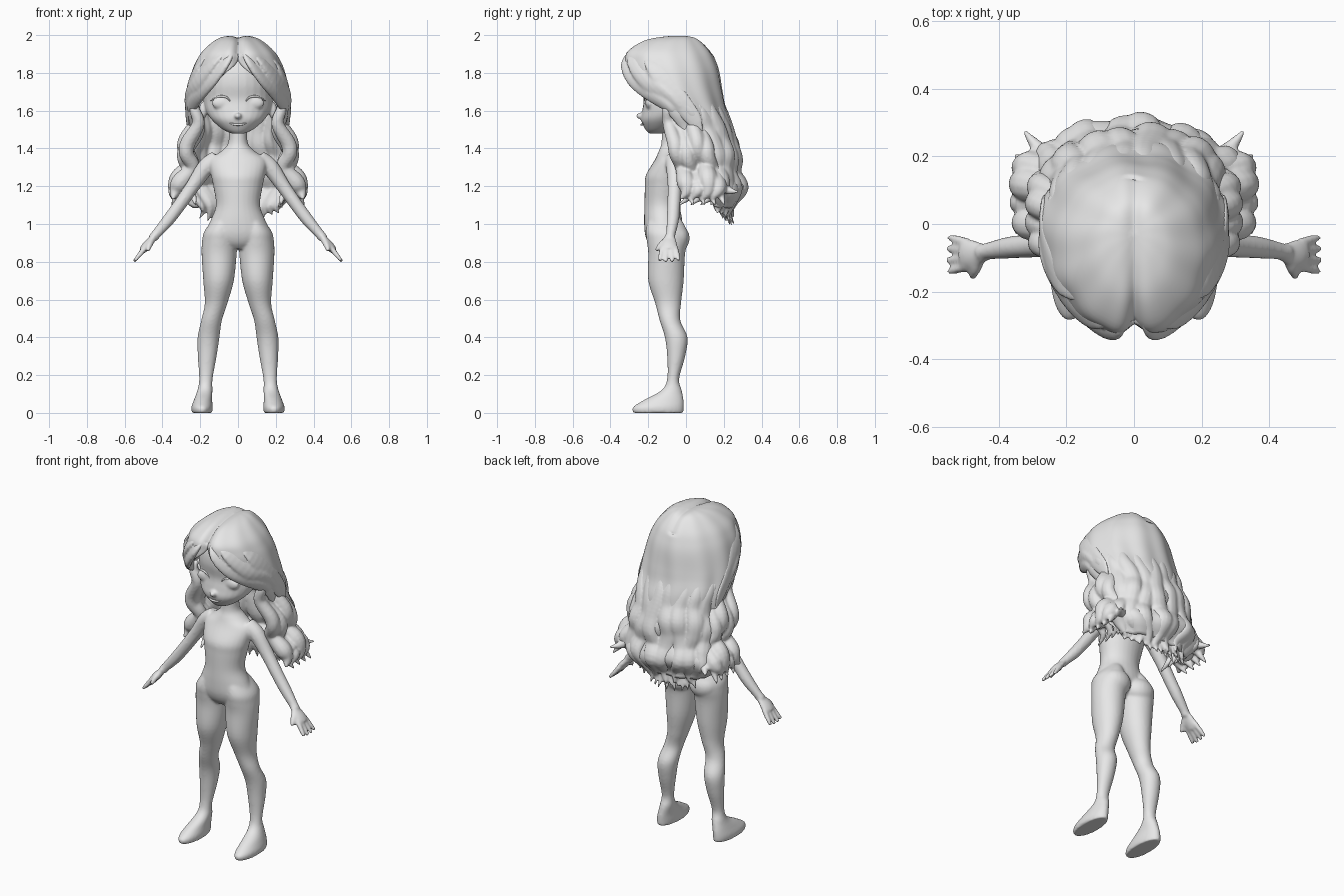
import bpy, bmesh, math, random
from mathutils import Vector, Matrix

random.seed(4)
default_cube = bpy.data.objects.get("Cube")
if default_cube:
    bpy.data.objects.remove(default_cube)

clay = bpy.data.materials.new("plain_grey")
clay.use_nodes = True
clay.diffuse_color = (.8, .8, .8, 1)
clay.node_tree.nodes["Principled BSDF"].inputs["Base Color"].default_value = clay.diffuse_color


def smooth(rows, steps=5):
    """Catmull-Rom interpolation through tuples of any length."""
    padded = [rows[0], *rows, rows[-1]]
    result = []
    for p, q, r, s in zip(padded, padded[1:], padded[2:], padded[3:]):
        for step in range(steps):
            t = step / steps
            result.append(tuple(
                b + t * (c - a + t * (2 * a - 5 * b + 4 * c - d + t * (3 * (b - c) + d - a))) / 2
                for a, b, c, d in zip(p, q, r, s)))
    return result + [tuple(rows[-1])]


def skin(bm, rings):
    """Join closed rings of points into a capped tube."""
    loops = [[bm.verts.new(point) for point in ring] for ring in rings]
    count = len(loops[0])
    for low, high in zip(loops, loops[1:]):
        for i in range(count):
            j = (i + 1) % count
            bm.faces.new((low[i], low[j], high[j], high[i]))
    bm.faces.new(loops[0][::-1])
    bm.faces.new(loops[-1])


def stack(bm, rows, sign=1, sides=28):
    """Loft level ellipses given as height, centre x, half width, front, back."""
    rings = []
    for z, x, width, front, back in smooth(rows):
        ring = []
        for i in range(sides):
            a = math.tau * i / sides
            ring.append((sign * (x + width * math.cos(a)),
                         (front + back) / 2 + (back - front) / 2 * math.sin(a), z))
        rings.append(ring)
    skin(bm, rings)


def tube(bm, rows, sign=1, side=(0, 1, 0), flat=1, sides=12):
    """Sweep an ellipse along points given as x, y, z, radius."""
    path = smooth(rows)
    rings = []
    for i, (x, y, z, radius) in enumerate(path):
        before, after = path[max(i - 1, 0)], path[min(i + 1, len(path) - 1)]
        along = (Vector(after[:3]) - Vector(before[:3])).normalized()
        across = Vector(side)
        across = (across - along * across.dot(along)).normalized()
        normal = along.cross(across)
        ring = []
        for k in range(sides):
            a = math.tau * k / sides
            p = Vector((x, y, z)) + max(radius, .001) * (
                across * math.cos(a) + normal * flat * math.sin(a))
            ring.append((sign * p.x, p.y, p.z))
        rings.append(ring)
    skin(bm, rings)


def ball(bm, centre, size):
    place = Matrix.Translation(centre) @ Matrix.Diagonal((*size, 1))
    bmesh.ops.create_uvsphere(bm, u_segments=20, v_segments=12, radius=1, matrix=place)


def finish(name, bm, voxel=0, rounds=4):
    bmesh.ops.remove_doubles(bm, verts=bm.verts, dist=.0003)
    bmesh.ops.recalc_face_normals(bm, faces=bm.faces)
    mesh = bpy.data.meshes.new(name)
    bm.to_mesh(mesh)
    bm.free()
    mesh.materials.append(clay)
    for face in mesh.polygons:
        face.use_smooth = True
    obj = bpy.data.objects.new(name, mesh)
    bpy.context.collection.objects.link(obj)
    if voxel:
        remesh = obj.modifiers.new("blend_parts", "REMESH")
        remesh.mode = "VOXEL"
        remesh.voxel_size = voxel
        remesh.use_smooth_shade = True
        relax = obj.modifiers.new("soften_joins", "SMOOTH")
        relax.factor = .5
        relax.iterations = rounds
    return obj


# Mannequin body: torso, legs, arms and hands blended together
body = bmesh.new()
stack(body, [(1.52, 0, .05, -.13, -.02), (1.43, 0, .052, -.13, -.02),
             (1.385, 0, .09, -.145, 0), (1.34, 0, .15, -.165, 0),
             (1.26, 0, .143, -.212, 0), (1.2, 0, .131, -.218, -.01),
             (1.1, 0, .117, -.22, -.03), (1.02, 0, .145, -.222, -.02),
             (.95, 0, .172, -.218, -.02), (.9, 0, .14, -.2, -.045), (.868, 0, .09, -.17, -.07)])
for sign in (1, -1):
    stack(body, [(1.08, .06, .03, -.17, -.07), (1.02, .08, .055, -.2, -.022),
                 (.96, .095, .084, -.213, .006), (.91, .098, .092, -.208, .01),
                 (.84, .1, .093, -.2, -.005), (.7, .103, .081, -.2, -.012),
                 (.58, .116, .06, -.163, -.026), (.49, .14, .055, -.14, -.03),
                 (.4, .156, .058, -.112, .008), (.3, .163, .05, -.1, -.004),
                 (.18, .17, .036, -.1, -.036), (.12, .175, .04, -.13, -.022),
                 (.07, .185, .048, -.22, -.013), (.03, .19, .057, -.282, -.012),
                 (0, .19, .054, -.28, -.014)], sign)
    ball(body, (sign * .085, -.052, .925), (.088, .072, .075))
    tube(body, [(.11, -.065, 1.34, .05), (.17, -.06, 1.3, .047), (.24, -.06, 1.2, .038),
                (.31, -.065, 1.1, .035), (.37, -.07, 1.02, .033), (.43, -.08, .95, .026),
                (.45, -.085, .925, .027)], sign)
    # Hand
    tube(body, [(.44, -.085, .94, .026), (.46, -.088, .915, .037),
                (.485, -.09, .885, .045), (.505, -.09, .86, .041)], sign, flat=.5)
    for finger in range(4):
        offset = finger - 1.5
        reach = .047 - .005 * abs(offset)
        tube(body, [(.49, -.09 + .022 * offset, .878, .015),
                    (.515, -.09 + .028 * offset, .845, .014),
                    (.515 + reach * .8, -.09 + .034 * offset, .845 - reach, .01)], sign)
    tube(body, [(.455, -.1, .915, .018), (.468, -.132, .89, .017),
                (.478, -.158, .858, .011)], sign)
finish("body", body, voxel=.007, rounds=9)

# Head with nose, eye mounds and ears
head = bmesh.new()
stack(head, [(1.478, 0, .03, -.195, -.12), (1.5, 0, .08, -.215, -.07),
             (1.55, 0, .138, -.238, 0), (1.6, 0, .17, -.232, .06),
             (1.66, 0, .184, -.224, .1), (1.74, 0, .19, -.236, .13),
             (1.82, 0, .175, -.225, .13), (1.89, 0, .12, -.18, .09),
             (1.92, 0, .04, -.1, .03)])
ball(head, (0, -.238, 1.572), (.02, .027, .017))
for sign in (1, -1):
    ball(head, (sign * .085, -.193, 1.64), (.055, .023, .034))
    ball(head, (sign * .185, -.06, 1.6), (.022, .03, .045))
finish("head", head, voxel=.007, rounds=6)

# Eyelid and mouth lines
features = bmesh.new()
for sign in (1, -1):
    tube(features, [(.035, -.218, 1.642, .002), (.06, -.216, 1.67, .005),
                    (.1, -.202, 1.675, .006), (.145, -.168, 1.653, .002)], sign)
tube(features, [(-.06, -.21, 1.54, .001), (-.03, -.229, 1.529, .005),
                (0, -.235, 1.526, .006), (.03, -.229, 1.529, .005),
                (.06, -.21, 1.54, .001)], side=(0, 0, 1))
finish("face_lines", features)

# Hair outline: height, half width, front, back, half opening in degrees
OUTLINE = smooth([(1.99, .0001, -.03, -.03, 0), (1.983, .07, -.13, .035, 0),
                  (1.962, .12, -.225, .075, 0), (1.91, .18, -.308, .122, 0),
                  (1.86, .213, -.324, .147, 2), (1.8, .237, -.322, .167, 16),
                  (1.7, .26, -.29, .184, 42), (1.6, .265, -.2, .205, 60),
                  (1.5, .25, -.13, .235, 66), (1.4, .265, -.1, .258, 66),
                  (1.3, .28, -.08, .27, 70), (1.2, .295, -.04, .288, 78),
                  (1.09, .24, .04, .258, 92)])


def hair_point(angle, z, out=0):
    """Point on the hair outline; angle zero is the front."""
    upper, lower = OUTLINE[0], OUTLINE[1]
    for upper, lower in zip(OUTLINE, OUTLINE[1:]):
        if lower[0] <= z:
            break
    t = min(max((upper[0] - z) / (upper[0] - lower[0]), 0), 1)
    width, front, back = [upper[k] + t * (lower[k] - upper[k]) for k in (1, 2, 3)]
    # Parting groove, lobes and waves that deepen towards the ends
    turn = math.atan2(math.sin(angle), math.cos(angle))
    groove = 1 - .16 * math.exp(-(turn / .16) ** 2)
    lobes = 1 + (.012 + .04 * max(0, 1.8 - z)) * math.sin(11 * angle + 5 * z)
    wave = .035 * min(max(0, 1.68 - z), .5) * math.cos(math.tau * (z - 1.19) / .19 + math.sin(3 * angle))
    x = (width * lobes + out + wave) * math.sin(angle)
    y = (front + back) / 2 - ((back - front) / 2 * lobes * groove + out + wave) * math.cos(angle)
    dip = .014 * math.exp(-(x / .025) ** 2) if z > 1.9 else 0
    return Vector((x, y, z - dip))


cap = bmesh.new()
columns = 120
previous = None
for row in OUTLINE:
    opening = math.radians(max(row[4], 0))
    current = []
    for i in range(columns + 1):
        angle = opening + (math.tau - 2 * opening) * i / columns
        current.append(cap.verts.new(hair_point(angle, row[0])))
    if previous:
        for i in range(columns):
            cap.faces.new((previous[i], previous[i + 1], current[i + 1], current[i]))
    previous = current
cap_object = finish("hair_cap", cap)
shell = cap_object.modifiers.new("hair_thickness", "SOLIDIFY")
shell.thickness = .02
shell.offset = 0


def strand(bm, stops, sign, out=0, flat=.5):
    """Lay a lock on the hair outline; stops are degrees, height, radius."""
    rows = []
    for degrees, z, radius in stops:
        rows.append((*hair_point(math.radians(degrees), z, out), radius))
    middle = math.radians(stops[len(stops) // 2][0])
    tube(bm, rows, sign, side=(math.cos(middle), math.sin(middle), 0), flat=flat)


# Swept curtains at the front and combed strands over the crown
fringe = bmesh.new()
for sign in (1, -1):
    strand(fringe, [(10, 1.94, .015), (17, 1.86, .035), (32, 1.77, .042),
                    (52, 1.69, .042), (66, 1.62, .032), (68, 1.57, .004)], sign)
    strand(fringe, [(16, 1.94, .02), (38, 1.86, .045), (60, 1.74, .05),
                    (76, 1.63, .045), (80, 1.54, .01)], sign, flat=.35)
    strand(fringe, [(40, 1.94, .02), (70, 1.84, .05), (86, 1.7, .055),
                    (94, 1.56, .045), (96, 1.46, .01)], sign, flat=.3)
finish("fringe", fringe, voxel=.007, rounds=4)

# Wavy locks hanging beside the face
side_locks = bmesh.new()
for sign in (1, -1):
    for back, lift, size in ((0, 0, .95), (.06, -.03, 1), (.115, .02, 1), (.165, -.02, 1)):
        wide = back * (.17 - back)
        tube(side_locks, [(.215, back * .9 - .09, 1.66, .012), (.23, back - .1, 1.61, .028 * size),
                          (.21, back - .09, 1.53 + lift, .036 * size),
                          (.265 + wide, back - .06, 1.43 + lift, .043 * size),
                          (.272 + wide, back - .05, 1.37 + lift, .042 * size),
                          (.24 + wide, back - .02, 1.3 + lift, .04 * size),
                          (.305 + wide, back, 1.22 + lift, .052 * size),
                          (.333 + wide, back, 1.17, .032), (.345, back - .03, 1.13, .005)], sign)
        for lean in (-.04, .04):
            tube(side_locks, [(.3, back + .01, 1.22, .03), (.28 + lean, back + .02, 1.15, .02),
                              (.29 + 1.6 * lean, back + lean, 1.1, .005)], sign)
    # Outward flick
    tube(side_locks, [(.24, .18, 1.22, .04), (.28, .22, 1.18, .024), (.328, .28, 1.17, .004)], sign)
finish("side_locks", side_locks, voxel=.007, rounds=4)

# Wavy locks and pointed ends down the back
back_locks = bmesh.new()
total = 8
for i in range(total):
    degrees = 114 + 132 * i / (total - 1)
    phase = random.uniform(0, math.tau)
    end = 1.02 + .02 * abs(i - 3.5) + random.uniform(-.02, .02)
    stops = []
    for k, radius in enumerate((.008, .025, .04, .05, .055, .054, .056, .052, .036, .005)):
        z = 1.72 + (end - 1.72) * k / 9
        stops.append((degrees + (1 + k / 2) * math.sin(phase + 1.2 * k), z, radius))
    strand(back_locks, stops, 1, out=-.012, flat=.7)
    for lean in (-8, 0, 9):
        drop = random.uniform(.0, .05)
        strand(back_locks, [(degrees + lean / 2, 1.18, .038), (degrees + lean, 1.1, .026),
                            (degrees + 1.5 * lean, end - drop, .005)], 1, out=-.025, flat=.7)
finish("back_locks", back_locks, voxel=.007, rounds=5)
